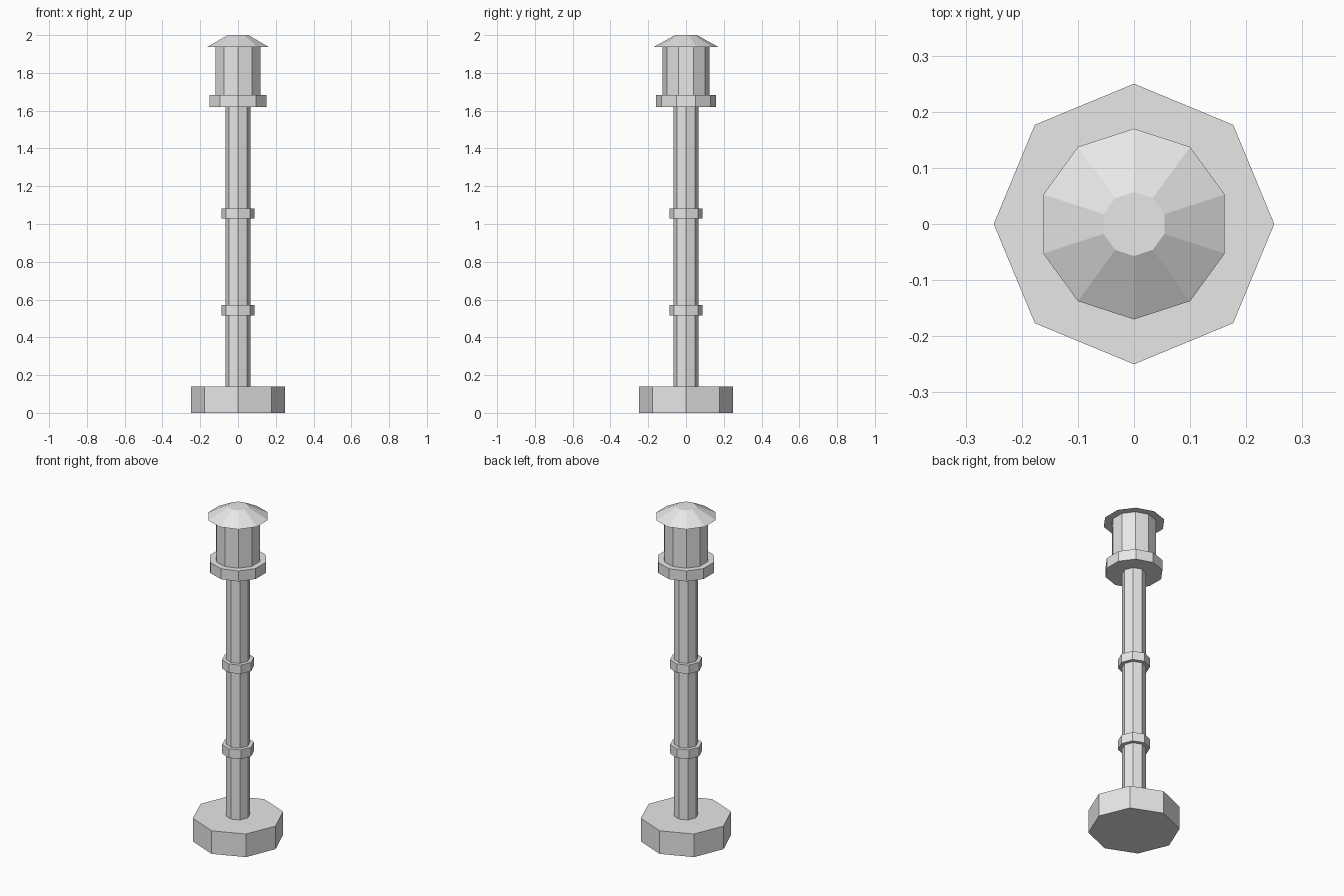
import bpy
import math

cube = bpy.data.objects.get("Cube")
if cube:
    bpy.data.objects.remove(cube, do_unlink=True)

grey = bpy.data.materials.new("plain_grey")
grey.use_nodes = True
grey.diffuse_color = (0.8, 0.8, 0.8, 1)
grey.node_tree.nodes["Principled BSDF"].inputs["Base Color"].default_value = (0.8, 0.8, 0.8, 1)


def prism(name, sides, z0, z1, r0, r1=None):
    """Flat-shaded capped prism or frustum with one corner on the +y axis."""
    bpy.ops.mesh.primitive_cone_add(
        vertices=sides, radius1=r0, radius2=r0 if r1 is None else r1,
        depth=z1 - z0, location=(0, 0, (z0 + z1) / 2))
    obj = bpy.context.object
    obj.name = name
    obj.data.name = name
    obj.data.materials.append(grey)
    # Put a corner exactly on +y, whatever the primitive's starting angle
    v = obj.data.vertices[0].co
    obj.rotation_euler.z = math.pi / 2 - math.atan2(v.y, v.x)
    return obj


# Octagonal foot, pole and collars
prism("base", 8, 0, 0.139, 0.25)
prism("pole", 8, 0.139, 1.62, 0.066)
prism("lower_collar", 8, 0.516, 0.571, 0.088)
prism("upper_collar", 8, 1.029, 1.082, 0.088)

# Ten-sided lamp head
prism("lamp_platform", 10, 1.62, 1.683, 0.16)
prism("lamp_housing", 10, 1.683, 1.938, 0.125)
prism("lamp_roof", 10, 1.938, 2.0, 0.17, 0.057)
